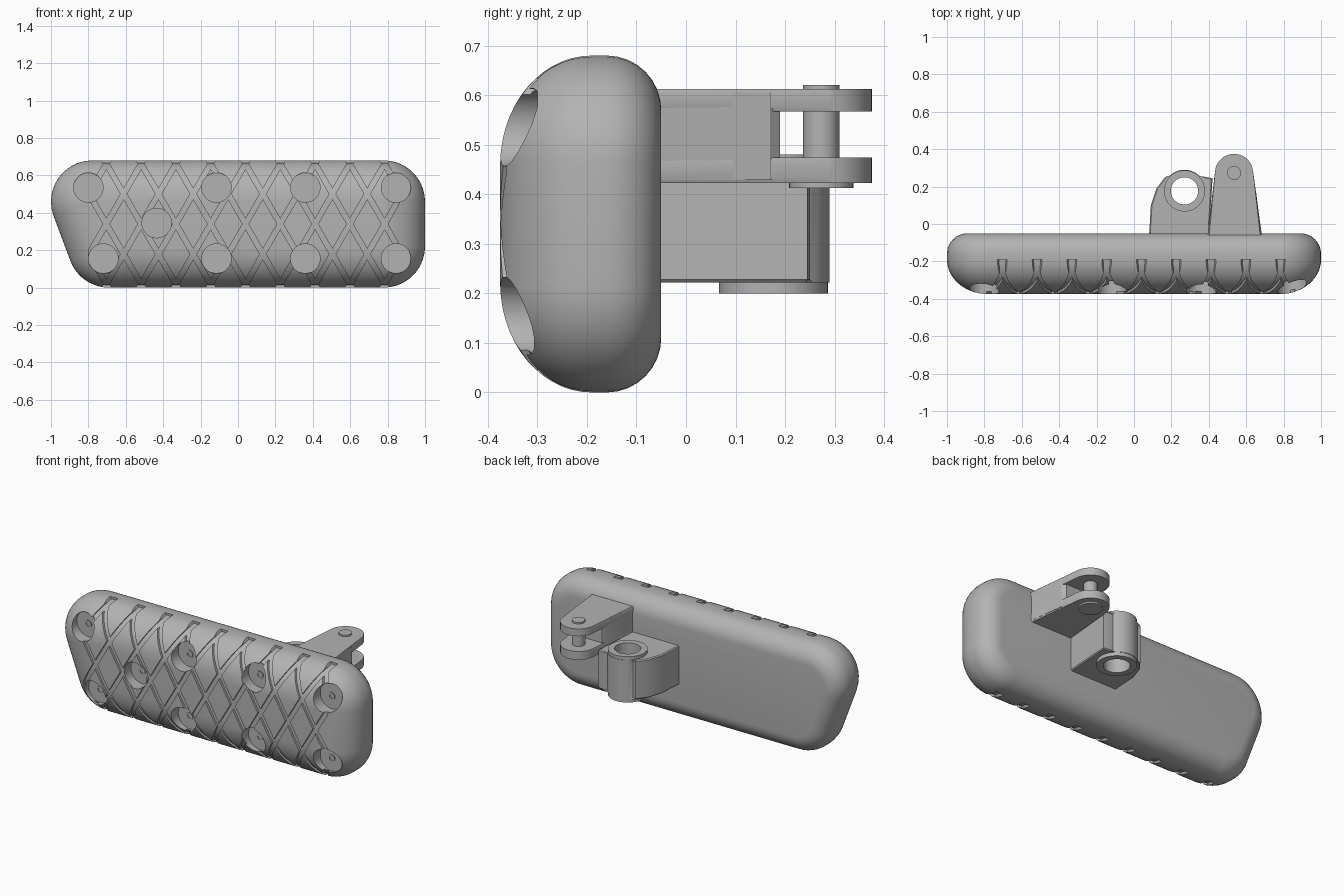
import bpy, bmesh, math
from math import sin, cos, pi, radians
from mathutils import Vector, Matrix

cube = bpy.data.objects.get("Cube")
if cube:
    bpy.data.objects.remove(cube, do_unlink=True)

grey = bpy.data.materials.new("plain_grey")
grey.use_nodes = True
COLOUR = (0.45, 0.45, 0.45, 1)
grey.diffuse_color = COLOUR
grey.node_tree.nodes["Principled BSDF"].inputs["Base Color"].default_value = COLOUR


def make(name, bm):
    bmesh.ops.recalc_face_normals(bm, faces=bm.faces)
    mesh = bpy.data.meshes.new(name)
    bm.to_mesh(mesh)
    bm.free()
    mesh.materials.append(grey)
    obj = bpy.data.objects.new(name, mesh)
    bpy.context.collection.objects.link(obj)
    return obj


def smooth(obj, angle=30):
    bpy.ops.object.select_all(action='DESELECT')
    obj.select_set(True)
    bpy.context.view_layer.objects.active = obj
    bpy.ops.object.shade_smooth_by_angle(angle=radians(angle))


def cut(obj, *cutters):
    for c in cutters:
        mod = obj.modifiers.new("cut", 'BOOLEAN')
        mod.operation, mod.solver, mod.object = 'DIFFERENCE', 'EXACT', c
    bpy.context.view_layer.update()
    graph = bpy.context.evaluated_depsgraph_get()
    mesh = bpy.data.meshes.new_from_object(obj.evaluated_get(graph))
    obj.modifiers.clear()
    obj.data = mesh


def skin(bm, loops):
    """Join equal-length closed loops of points and cap both ends."""
    rings = [[bm.verts.new(p) for p in loop] for loop in loops]
    for a, b in zip(rings, rings[1:]):
        for i in range(len(a)):
            j = (i + 1) % len(a)
            bm.faces.new((a[i], a[j], b[j], b[i]))
    bm.faces.new(rings[0])
    bm.faces.new(rings[-1])


def prism(name, outline, z0, z1, chamfer=0.0):
    """Upright slab with chamfered top and bottom rims."""
    bm = bmesh.new()
    skin(bm, [[(x, y, z) for x, y in outline] for z in (z0, z1)])
    if chamfer:
        rims = [e for e in bm.edges if abs(e.verts[0].co.z - e.verts[1].co.z) < 1e-5]
        bmesh.ops.bevel(bm, geom=rims, offset=chamfer, segments=1, affect='EDGES')
    return make(name, bm)


def circle(x, y, r, n=40):
    return [(x + r * cos(2 * pi * i / n), y + r * sin(2 * pi * i / n)) for i in range(n)]


def arc(x, y, r, start, end, n=16):
    angles = [radians(start + (end - start) * i / n) for i in range(n + 1)]
    return [(x + r * cos(a), y + r * sin(a)) for a in angles]


# Pad: a tapered core outline swelled by a rounded cross-section
CORE = [Vector(p) for p in ((-.78, .46), (-.69, .22), (.78, .22), (.78, .46))]
MID_Y, SWELL = -.19, .22


def pad_outline(d, y, steps=10):
    pts = []
    for i, p in enumerate(CORE):
        before, after = p - CORE[i - 1], CORE[(i + 1) % 4] - p
        a0 = math.atan2(-before.x, before.y)
        a1 = math.atan2(-after.x, after.y)
        a1 += 2 * pi if a1 < a0 else 0
        for k in range(steps + 1):
            a = a0 + (a1 - a0) * k / steps
            pts.append((p.x + d * cos(a), y, p.y + d * sin(a)))
    return pts


def pad(name, shrink):
    bm = bmesh.new()
    loops = []
    for i in range(15):
        a = pi / 2 * i / 14
        loops.append(pad_outline(max(.004, (SWELL - shrink) * sin(a)),
                                 MID_Y - (.185 - shrink) * cos(a)))
    loops.append(pad_outline(SWELL - shrink, -.16))
    for i in range(1, 9):
        a = pi / 2 * i / 8
        loops.append(pad_outline(.11 - shrink + .11 * cos(a), -.16 + (.11 - shrink) * sin(a)))
    skin(bm, loops)
    return make(name, bm)


# Crossing diagonal bars that cut the grip grooves
def groove_bars(name, lean):
    bm = bmesh.new()
    reach = .8 / math.tan(radians(60)) / 2 * lean
    for i in range(-7, 8):
        x, w = .04 + .186 * i, .016
        corners = [(x - reach - w, -.06), (x - reach + w, -.06),
                   (x + reach + w, .74), (x + reach - w, .74)]
        skin(bm, [[(cx, y, z) for cx, z in corners] for y in (-.5, MID_Y)])
    for limit, side in ((-.8, -1), (.86, 1)):
        res = bmesh.ops.bisect_plane(bm, geom=bm.verts[:] + bm.edges[:] + bm.faces[:],
                                     plane_co=(limit, 0, 0), plane_no=(side, 0, 0),
                                     clear_outer=True)
        rim = [g for g in res["geom_cut"] if isinstance(g, bmesh.types.BMEdge)]
        bmesh.ops.holes_fill(bm, edges=rim, sides=0)
    return make(name, bm)


# Screw pockets in the front face
POCKETS = [(x, z) for x in (-.115, .36, .845) for z in (.155, .535)]
POCKETS += [(-.8, .535), (-.435, .345), (-.72, .155)]
FLOOR_Y = -.30
bm = bmesh.new()
for x, z in POCKETS:
    skin(bm, [[(px, y, pz) for px, pz in circle(x, z, .079)] for y in (-.5, FLOOR_Y)])
pocket_cutter = make("pocket_cutter", bm)
bars = [groove_bars("groove_cutter_a", 1), groove_bars("groove_cutter_b", -1)]

pad_shell = pad("pad_shell", 0)
pad_core = pad("pad_core", .013)
cut(pad_shell, pocket_cutter, *bars)
cut(pad_core, pocket_cutter)
smooth(pad_shell)
smooth(pad_core)

# Small hollow screw seat on each pocket floor
bm = bmesh.new()
for x, z in POCKETS:
    seat = [(.022, FLOOR_Y + .005), (.022, FLOOR_Y - .006), (.013, FLOOR_Y - .006),
            (.013, FLOOR_Y - .001)]
    skin(bm, [[(px, y, pz) for px, pz in circle(x, z, r, 20)] for r, y in seat])
smooth(make("screw_seats", bm))

# Pivot barrel: arched block with a collar at each end and a through bore
BX, BY = .27, .177
block = [(.08, -.07), (.4, -.07), (.42, .245), (.39, .25)]
block += arc(BX, BY, .113, 40, 140) + [(.165, .25), (.12, .19), (.09, .1)]
barrel = prism("pivot_barrel", block, .222, .46, .006)
collars = [prism("lower_collar", circle(BX, BY, .11), .2, .23, .004),
           prism("upper_collar", circle(BX, BY, .11), .45, .48, .004)]
bore = prism("bore_cutter", circle(BX, BY, .073), .1, .6)
for part in [barrel] + collars:
    cut(part, bore)
    smooth(part)

# Clevis: two tapered ears joined by a solid root, holding a pin
PX, PY = .535, .273
ear = [(.392, -.07), (.685, -.07)] + arc(PX, PY, .102, 8, 172, 24)
root = [(.394, -.07), (.683, -.07), (.653, .17), (.635, .19), (.435, .19), (.422, .17)]
smooth(prism("lower_ear", ear, .423, .474, .009))
smooth(prism("upper_ear", ear, .567, .612, .009))
smooth(prism("clevis_root", root, .43, .605))
smooth(prism("clevis_pin", circle(PX, PY, .037), .42, .621, .004))
smooth(prism("pin_head", circle(PX, PY, .065), .413, .43, .003))

for cutter in bars + [pocket_cutter, bore]:
    bpy.data.objects.remove(cutter, do_unlink=True)
